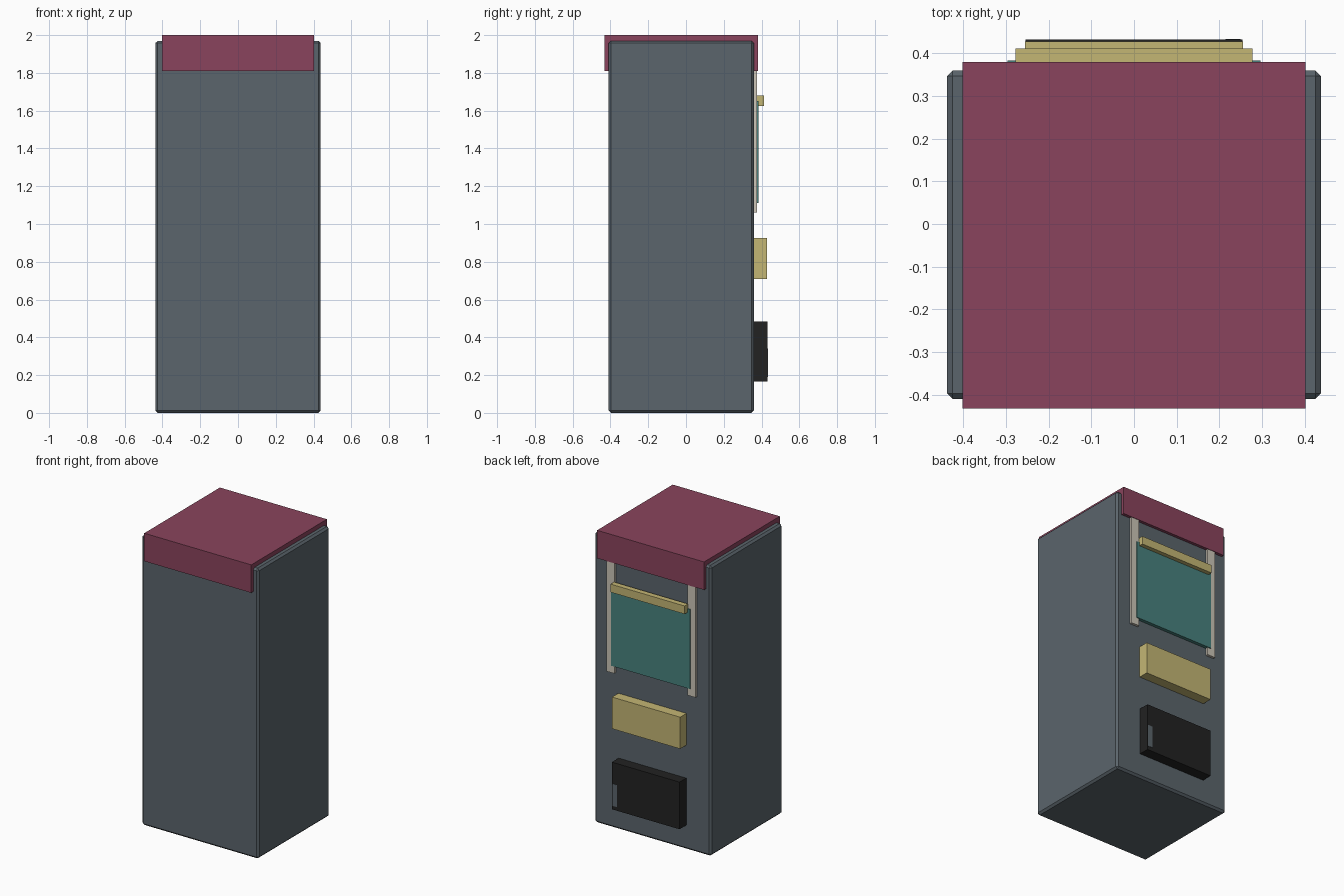
import bpy

if "Cube" in bpy.data.objects:
    bpy.data.objects.remove(bpy.data.objects["Cube"])


def srgb(r, g, b):
    def lin(c):
        c /= 255
        return c / 12.92 if c <= 0.04045 else ((c + 0.055) / 1.055) ** 2.4
    return (lin(r), lin(g), lin(b), 1)


def material(name, *rgb):
    m = bpy.data.materials.new(name)
    m.diffuse_color = srgb(*rgb)
    m.use_nodes = True
    m.node_tree.nodes["Principled BSDF"].inputs["Base Color"].default_value = m.diffuse_color
    return m


SLATE = material("slate", 91, 101, 108)
MAROON = material("maroon", 138, 68, 93)
TEAL = material("teal", 72, 130, 126)
STRAW = material("straw", 196, 182, 116)
BEIGE = material("beige", 205, 198, 184)
BLACK = material("black", 34, 34, 34)


def box(name, mat, x, y, z, bevel=0):
    """Box spanning the given (min, max) ranges."""
    bpy.ops.mesh.primitive_cube_add(
        size=1, location=[(a + b) / 2 for a, b in (x, y, z)])
    ob = bpy.context.object
    ob.name = name
    ob.scale = [b - a for a, b in (x, y, z)]
    bpy.ops.object.transform_apply(location=False, rotation=False, scale=True)
    ob.data.materials.append(mat)
    if bevel:
        mod = ob.modifiers.new("bevel", "BEVEL")
        mod.width = bevel
        mod.segments = 1
    return ob


BACK = 0.357  # plane of the cabinet's back, parts sit against it

# Cabinet and cap
box("cabinet", SLATE, (-0.438, 0.438), (-0.41, 0.36), (0, 1.97), 0.013)
box("cap", MAROON, (-0.402, 0.402), (-0.432, 0.38), (1.81, 2.0))

# Rails with the sliding panel and its handle bar
for side, name in ((1, "right_rail"), (-1, "left_rail")):
    box(name, BEIGE, sorted((side * 0.275, side * 0.335)), (BACK, 0.377), (1.06, 1.82))
box("sliding_panel", TEAL, (-0.297, 0.297), (BACK, 0.383), (1.11, 1.65))
box("handle_bar", STRAW, (-0.278, 0.278), (0.375, 0.412), (1.625, 1.68))

# Tray and bin
box("tray", STRAW, (-0.256, 0.256), (BACK, 0.428), (0.71, 0.925))
box("bin", BLACK, (-0.254, 0.254), (BACK, 0.432), (0.165, 0.485))
box("bin_latch", SLATE, (0.215, 0.25), (0.43, 0.434), (0.19, 0.34))
